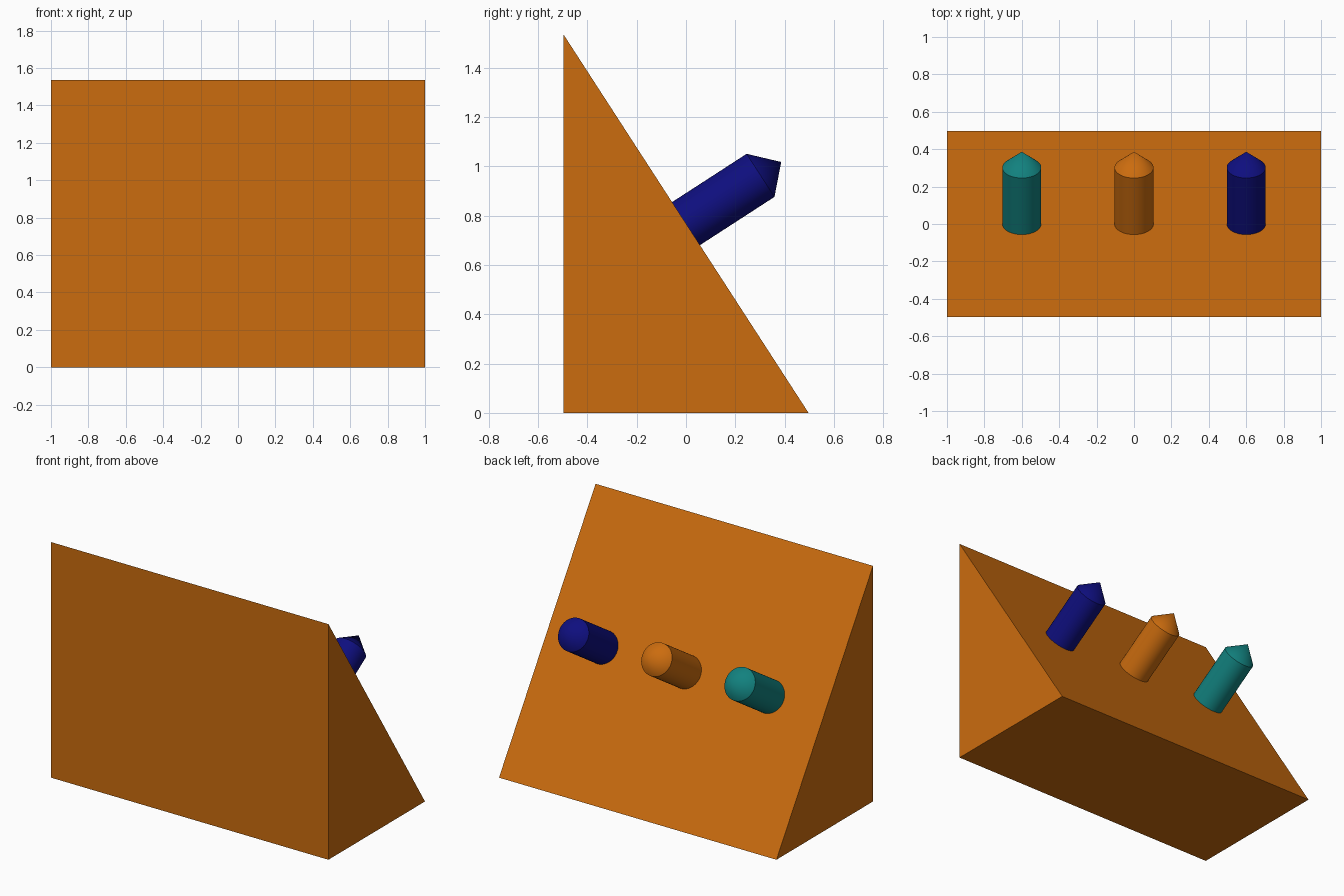
import bpy
import bmesh
import math
from mathutils import Matrix, Vector

cube = bpy.data.objects.get("Cube")
if cube:
    bpy.data.objects.remove(cube, do_unlink=True)

WIDTH, HALF_DEPTH, HEIGHT = 2.0, 0.497, 1.535
RADIUS, SHAFT, TIP, SINK = 0.104, 0.36, 0.1, 0.02
SEGMENTS = 48


def material(name, rgb):
    mat = bpy.data.materials.new(name)
    mat.use_nodes = True
    mat.diffuse_color = (*rgb, 1)
    mat.node_tree.nodes["Principled BSDF"].inputs["Base Color"].default_value = (*rgb, 1)
    return mat


def add_object(name, bm, mat):
    bmesh.ops.recalc_face_normals(bm, faces=bm.faces)
    mesh = bpy.data.meshes.new(name)
    bm.to_mesh(mesh)
    bm.free()
    mesh.materials.append(mat)
    obj = bpy.data.objects.new(name, mesh)
    bpy.context.collection.objects.link(obj)
    return obj


orange = material("orange", (0.6, 0.15, 0.0045))
navy = material("navy blue", (0.0045, 0.0045, 0.21))
teal = material("teal", (0.006, 0.22, 0.21))

# Wedge: triangular side profile extruded across the width
bm = bmesh.new()
profile = [(-HALF_DEPTH, 0), (HALF_DEPTH, 0), (-HALF_DEPTH, HEIGHT)]
side = bm.faces.new([bm.verts.new((-WIDTH / 2, y, z)) for y, z in profile])
extruded = bmesh.ops.extrude_face_region(bm, geom=[side])
verts = [v for v in extruded["geom"] if isinstance(v, bmesh.types.BMVert)]
bmesh.ops.translate(bm, verts=verts, vec=(WIDTH, 0, 0))
add_object("wedge_body", bm, orange)

# Pointed pegs standing square to the middle of the slope
slope_normal = Vector((0, HEIGHT, 2 * HALF_DEPTH)).normalized()
tilt = slope_normal.to_track_quat("Z", "Y").to_matrix().to_4x4()


def peg(name, x, mat):
    bm = bmesh.new()
    outline = [(0, -SINK), (RADIUS, -SINK), (RADIUS, SHAFT), (0, SHAFT + TIP)]
    points = [bm.verts.new((r, 0, z)) for r, z in outline]
    edges = [bm.edges.new(pair) for pair in zip(points, points[1:])]
    bmesh.ops.spin(bm, geom=points + edges, cent=(0, 0, 0), axis=(0, 0, 1),
                   angle=math.tau, steps=SEGMENTS, use_duplicate=False)
    bmesh.ops.remove_doubles(bm, verts=bm.verts, dist=0.0001)
    obj = add_object(name, bm, mat)
    obj.matrix_world = Matrix.Translation((x, 0, HEIGHT / 2)) @ tilt
    bpy.ops.object.select_all(action="DESELECT")
    obj.select_set(True)
    bpy.context.view_layer.objects.active = obj
    bpy.ops.object.shade_smooth_by_angle(angle=math.radians(30))


peg("right_peg", -0.6, teal)
peg("middle_peg", 0, orange)
peg("left_peg", 0.6, navy)
